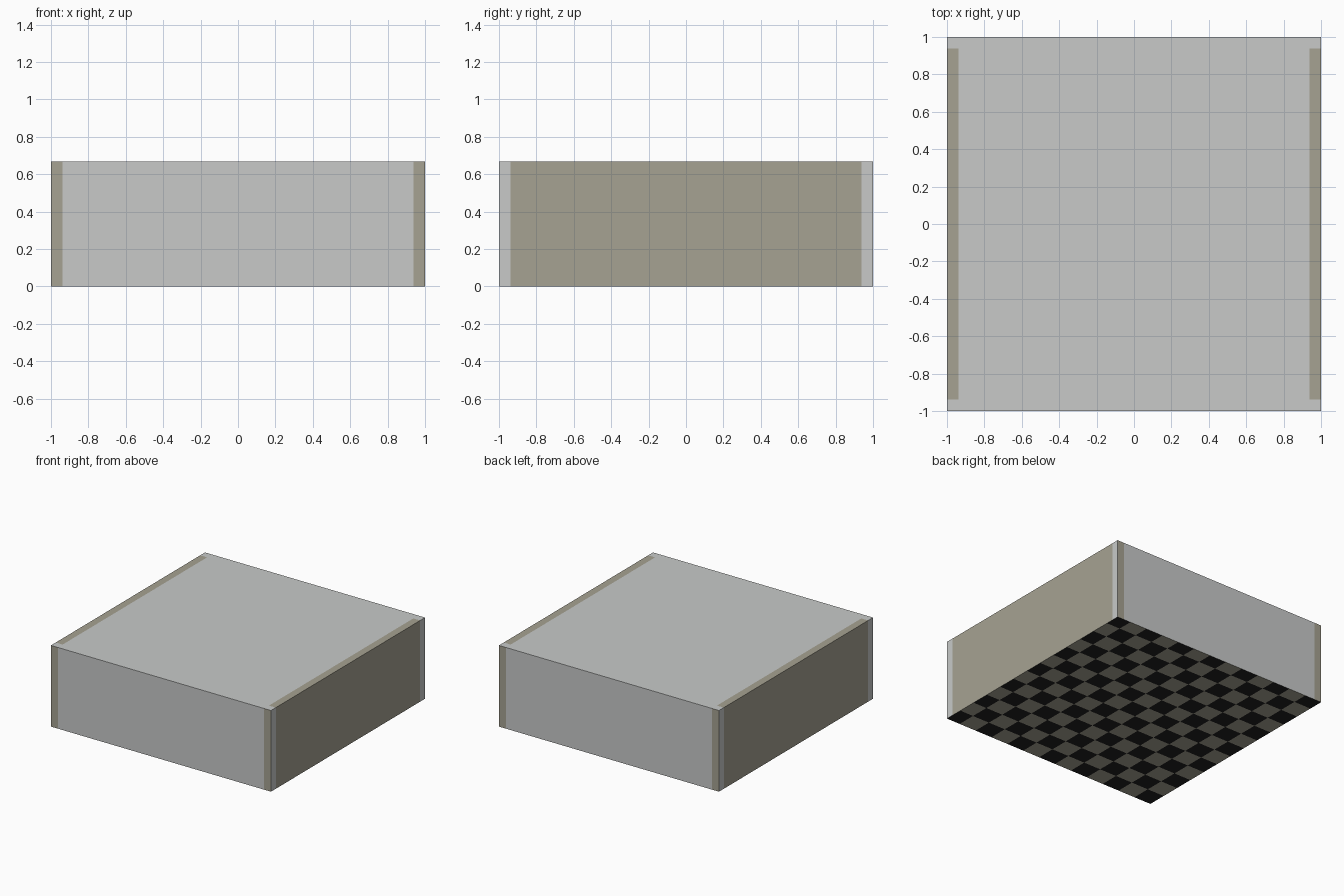
import bpy, bmesh

if "Cube" in bpy.data.objects:
    bpy.data.objects.remove(bpy.data.objects["Cube"])

HEIGHT = 0.667
RIM = 0.9375        # inner limit of the narrow border strips
CELL = 5 / 32       # underside check size


def material(name, color):
    m = bpy.data.materials.new(name)
    m.diffuse_color = (*color, 1)
    m.use_nodes = True
    m.node_tree.nodes["Principled BSDF"].inputs["Base Color"].default_value = m.diffuse_color
    return m


grey = material("light_grey", (0.578, 0.591, 0.584))
tan = material("warm_tan", (0.381, 0.361, 0.287))
black = material("soft_black", (0.015, 0.015, 0.015))


def finish(bm, name, mats):
    mesh = bpy.data.meshes.new(name)
    bm.to_mesh(mesh)
    bm.free()
    for m in mats:
        mesh.materials.append(m)
    obj = bpy.data.objects.new(name, mesh)
    bpy.context.collection.objects.link(obj)
    return obj


def cut(bm, axis, pos):
    co, no = [0, 0, 0], [0, 0, 0]
    co[axis], no[axis] = pos, 1
    bmesh.ops.bisect_plane(bm, geom=bm.verts[:] + bm.edges[:] + bm.faces[:],
                           plane_co=co, plane_no=no)


# Slab body: box without its base, cut along the border strips
bm = bmesh.new()
bmesh.ops.create_cube(bm, size=2)
for v in bm.verts:
    v.co.z = HEIGHT if v.co.z > 0 else 0
bm.normal_update()
bmesh.ops.delete(bm, geom=[f for f in bm.faces if f.normal.z < -0.5], context='FACES')
for axis in (0, 1):
    for s in (-1, 1):
        cut(bm, axis, s * RIM)
bm.normal_update()

# Tan on the side panels, front and back corner strips, and top side strips
for f in bm.faces:
    c, n = f.calc_center_median(), f.normal
    outer_x, outer_y = abs(c.x) > RIM, abs(c.y) > RIM
    if abs(n.x) > 0.5:
        is_tan = not outer_y
    elif abs(n.y) > 0.5:
        is_tan = outer_x
    else:
        is_tan = outer_x and not outer_y
    f.material_index = int(is_tan)
finish(bm, "slab_body", [grey, tan])

# Checked underside: cells start at the front left corner
bm = bmesh.new()
lines = [-1 + i * CELL for i in range(13)] + [1]
grid = [[bm.verts.new((x, y, 0)) for y in lines] for x in lines]
for i in range(13):
    for j in range(13):
        f = bm.faces.new((grid[i][j], grid[i][j + 1], grid[i + 1][j + 1], grid[i + 1][j]))
        f.material_index = (i + j) % 2
finish(bm, "checked_underside", [black, tan])
